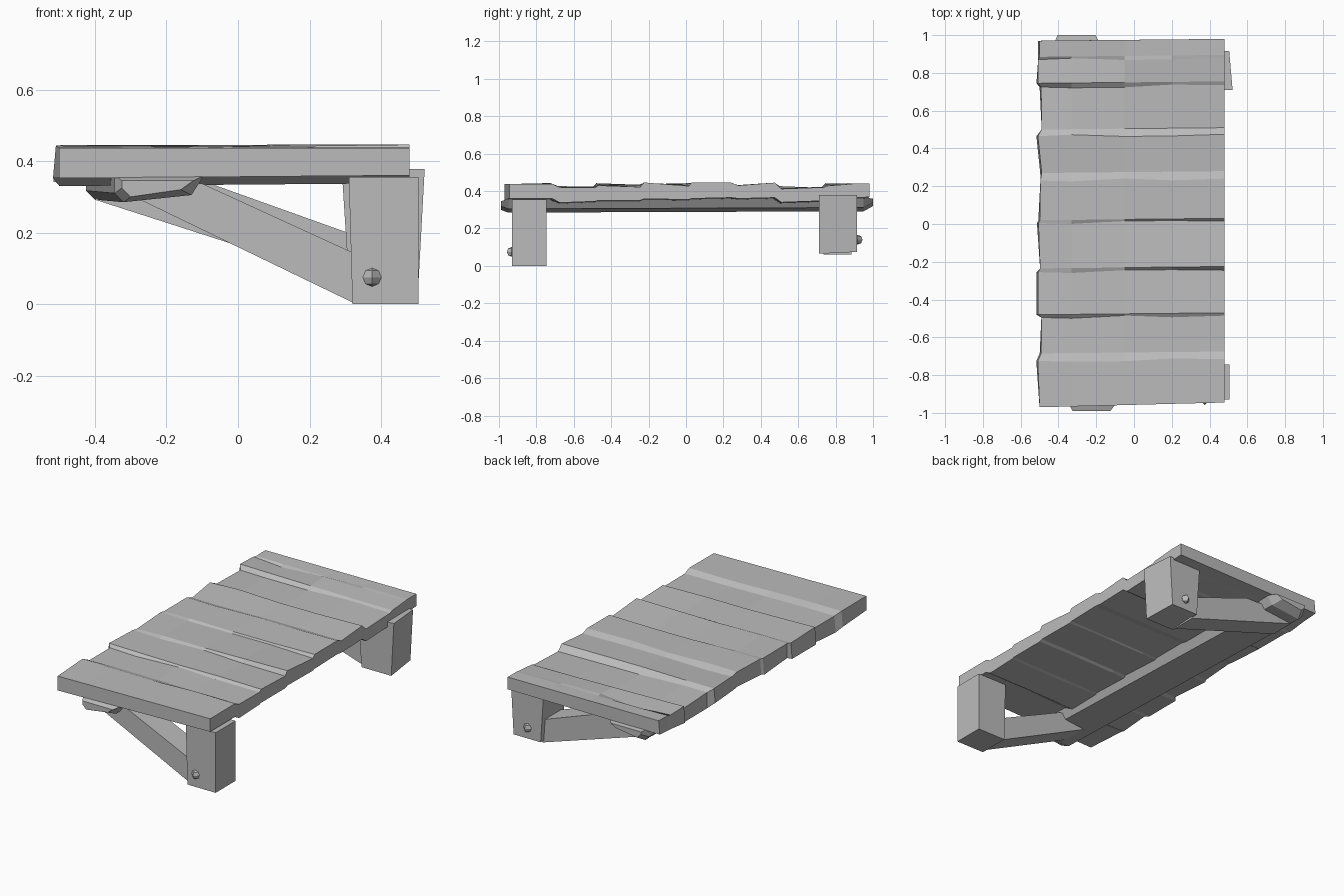
import bpy, bmesh, random
from mathutils import Vector

random.seed(4)
cube = bpy.data.objects.get("Cube")
if cube:
    bpy.data.objects.remove(cube, do_unlink=True)

# Single worn grey colour
grey = bpy.data.materials.new("worn grey")
grey.use_nodes = True
grey.diffuse_color = (0.5, 0.5, 0.5, 1)
bsdf = next(n for n in grey.node_tree.nodes if n.type == "BSDF_PRINCIPLED")
bsdf.inputs["Base Color"].default_value = grey.diffuse_color


def finish(name, bm):
    bmesh.ops.recalc_face_normals(bm, faces=bm.faces)
    mesh = bpy.data.meshes.new(name)
    bm.to_mesh(mesh)
    bm.free()
    mesh.materials.append(grey)
    obj = bpy.data.objects.new(name, mesh)
    bpy.context.collection.objects.link(obj)
    return obj


def loft(name, rings):
    """Skin a closed solid through rings of matching points."""
    bm = bmesh.new()
    loops = [[bm.verts.new(p) for p in ring] for ring in rings]
    count = len(loops[0])
    for a, b in zip(loops, loops[1:]):
        for i in range(count):
            j = (i + 1) % count
            bm.faces.new((a[i], a[j], b[j], b[i]))
    bm.faces.new(loops[0])
    bm.faces.new(loops[-1])
    return finish(name, bm)


def prism(name, profile, y_front, y_back):
    """Extrude an x-z outline along y."""
    return loft(name, [[(x, y, z) for x, z in profile] for y in (y_front, y_back)])


# Worn plank deck: each row is y, top height at left end, at right end, underside
rows = [
    (-.96, .437, .437, .36), (-.72, .443, .438, .36),
    (-.68, .425, .42, .338), (-.49, .425, .418, .345),
    (-.475, .442, .43, .35), (-.25, .434, .422, .35),
    (-.23, .436, .446, .358), (.01, .442, .427, .355),
    (.025, .442, .445, .36), (.235, .445, .446, .365),
    (.275, .43, .43, .36), (.47, .44, .445, .365),
    (.505, .425, .412, .34), (.73, .418, .42, .348),
    (.75, .442, .428, .355), (.875, .438, .438, .362),
    (.89, .438, .44, .364), (.975, .44, .44, .368),
]
columns = (-.5, -.33, -.05, .2, .48)
rings = []
for r, (y, left, right, under) in enumerate(rows):
    edge = r in (0, len(rows) - 1)
    top, bottom = [], []
    end = random.uniform(-.012, .014)
    for c, x in enumerate(columns):
        t = (x - columns[0]) / (columns[-1] - columns[0])
        inner = 0 < c < len(columns) - 1
        z = left + (right - left) * t
        wob = 0
        if inner and not edge:
            z += random.uniform(-.004, .004)
            wob = .006 * random.choice((-1, 1)) * (r % 2)
        if y == .875 and c == 1:
            z -= .02
        px = x + (end if c == 0 and not edge else 0)
        py = y + wob + (.025 * (t - .4) if r == 0 else .01 * (t - .5))
        top.append((px, py, z))
        low = under - .008 * (1 - t)
        bottom.append((px - (.008 if c == 0 and r % 3 else 0), py, low))
    rings.append(top + bottom[::-1])
loft("plank_deck", rings)

# Cross beam under the free end, slightly skewed, with chipped ends
stations = [(-.99, -.225, .1, .3, .345), (-.95, -.22, .125, .285, .36),
            (.95, -.3, .125, .292, .365), (1, -.305, .1, .32, .36)]
beam = []
for y, x, half, low, high in stations:
    beam.append([(x - half, y, high), (x - half, y, low + .025), (x - half + .025, y, low),
                 (x + half - .035, y, low + .02), (x + half, y, high)])
loft("cross_beam", beam)

# Front post and diagonal brace
prism("front_post", [(.32, 0), (.505, 0), (.505, .355), (.31, .355)], -.93, -.745)
prism("front_brace", [(-.27, .29), (.33, 0), (.33, .14), (-.1, .337), (-.25, .345)], -.91, -.76)

# Rear post, slightly shifted and leaning
rear = [[(.31, y, low), (.505 - lean, y, low), (.522 - lean, y, .378), (.29, y, .378)]
        for y, low, lean in ((.71, .065, 0), (.915, .075, .018))]
loft("rear_post", rear)
prism("rear_brace", [(-.4, .292), (.32, .06), (.32, .195), (-.08, .338), (-.35, .345)], .735, .885)

# Pointed bolts through the post faces
for name, centre in (("front_bolt", (.375, -.932, .075)), ("rear_bolt", (.395, .918, .14))):
    bm = bmesh.new()
    bmesh.ops.create_uvsphere(bm, u_segments=4, v_segments=4, radius=.026)
    bmesh.ops.translate(bm, verts=bm.verts, vec=Vector(centre))
    finish(name, bm)
